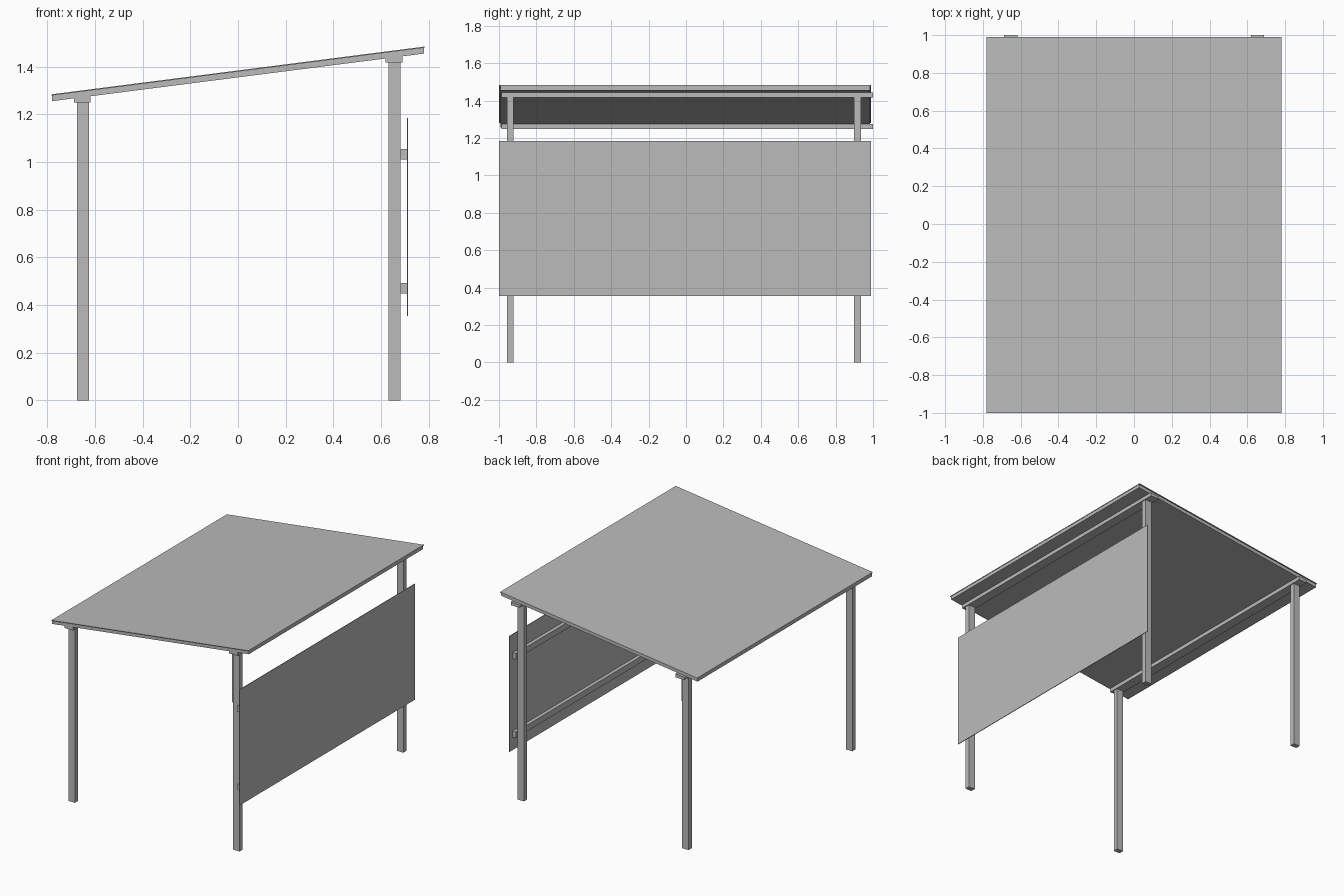
import bpy, bmesh
from mathutils import Vector

cube = bpy.data.objects.get("Cube")
if cube:
    bpy.data.objects.remove(cube, do_unlink=True)

grey = bpy.data.materials.new("plain_grey")
grey.use_nodes = True
colour = (0.5, 0.5, 0.5, 1)
grey.diffuse_color = colour
grey.node_tree.nodes["Principled BSDF"].inputs["Base Color"].default_value = colour


def prism(name, profile, y0, y1):
    """Extrude an (x, z) outline from y0 to y1."""
    bm = bmesh.new()
    face = bm.faces.new([bm.verts.new((x, y0, z)) for x, z in profile])
    out = bmesh.ops.extrude_face_region(bm, geom=[face])
    verts = [v for v in out["geom"] if isinstance(v, bmesh.types.BMVert)]
    bmesh.ops.translate(bm, verts=verts, vec=Vector((0, y1 - y0, 0)))
    bmesh.ops.recalc_face_normals(bm, faces=bm.faces)
    mesh = bpy.data.meshes.new(name)
    bm.to_mesh(mesh)
    bm.free()
    mesh.materials.append(grey)
    obj = bpy.data.objects.new(name, mesh)
    bpy.context.collection.objects.link(obj)
    return obj


def box(name, x0, x1, y0, y1, z0, z1):
    return prism(name, [(x0, z0), (x1, z0), (x1, z1), (x0, z1)], y0, y1)


def under(x):
    """Height of the sloping roof underside."""
    return 1.355 + 0.128 * x


def sloped(name, x0, x1, y0, y1, low, high):
    return prism(name, [(x0, under(x0) + low), (x1, under(x1) + low),
                        (x1, under(x1) + high), (x0, under(x0) + high)], y0, y1)


# Sloping roof: slab with a thin, slightly overhanging covering
sloped("roof_slab", -0.78, 0.78, -0.992, 0.983, 0, 0.024)
sloped("roof_covering", -0.782, 0.782, -1.0, 0.99, 0.024, 0.029)

# Posts, with a wedge-topped beam over each pair
for side, px, base in (("right", -0.65, 1.249), ("left", 0.657, 1.417)):
    bx = -0.653 if px < 0 else 0.654
    a, b = bx - 0.035, bx + 0.035
    prism(side + "_roof_beam", [(a, base), (b, base), (b, under(b)), (a, under(a))],
          -0.987, 1.0)
    for end, y in (("front", -0.939), ("back", 0.917)):
        box(f"{end}_{side}_post", px - 0.0255, px + 0.0255,
            y - 0.018, y + 0.018, 0, base)

# Side panel on two horizontal rails
for name, z in (("lower_rail", 0.47), ("upper_rail", 1.033)):
    box(name, 0.6825, 0.708, -0.978, 0.955, z - 0.022, z + 0.022)
box("side_panel", 0.708, 0.713, -1.0, 0.99, 0.355, 1.185)
